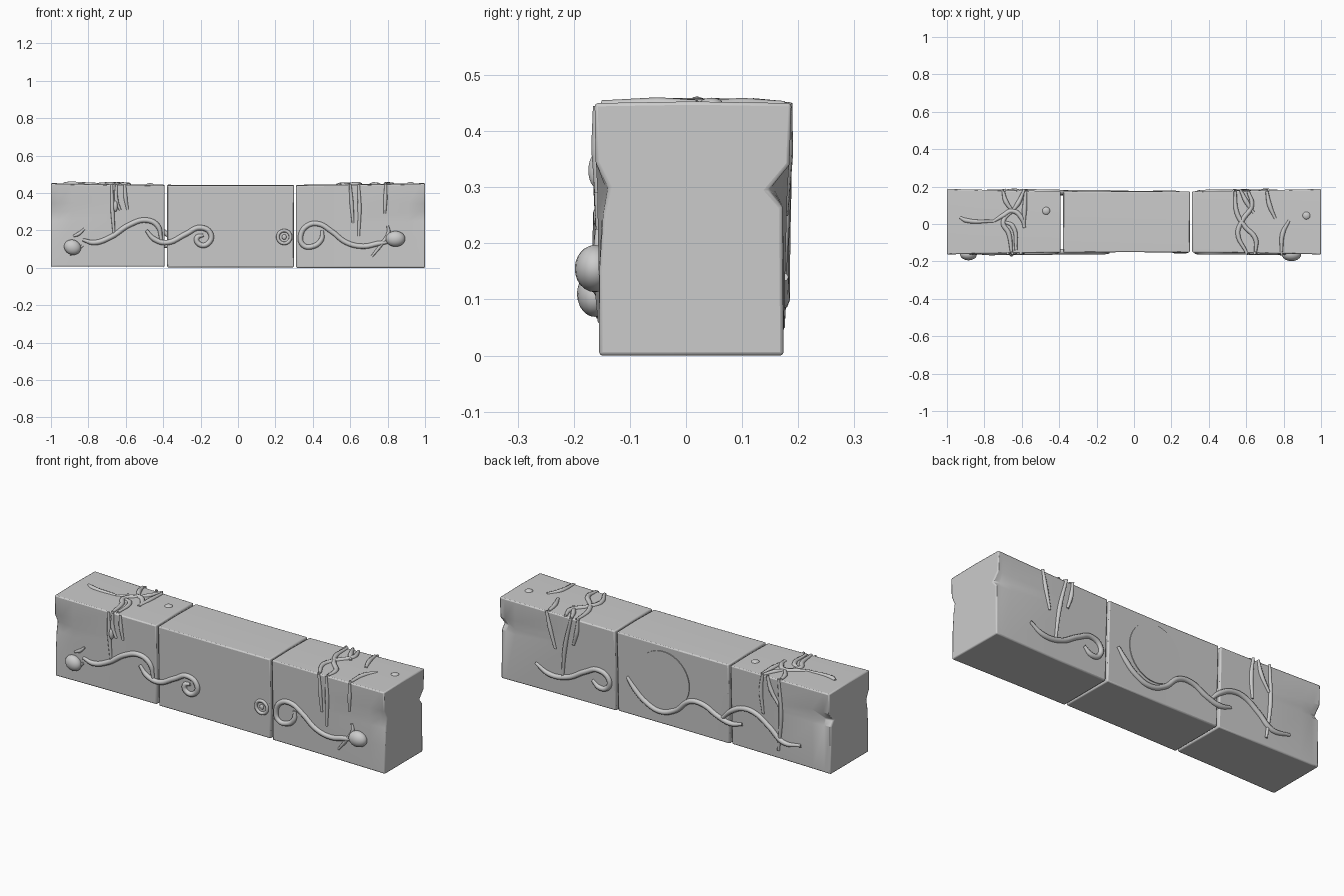
import bpy, bmesh, math
from mathutils import Vector

if "Cube" in bpy.data.objects:
    bpy.data.objects.remove(bpy.data.objects["Cube"])

stone = bpy.data.materials.new("grey stone")
stone.diffuse_color = (0.6, 0.6, 0.6, 1)
stone.use_nodes = True
stone.node_tree.nodes["Principled BSDF"].inputs["Base Color"].default_value = stone.diffuse_color


# Gently bowed faces of the lintel, used by blocks and by the ornament on them
def front(x, z):
    return -(0.143 + 0.012 * x * x + 0.008 * z / 0.45)


def back(x, z):
    return 0.160 + 0.014 * x * x + 0.014 * z / 0.45


def top(x):
    return 0.44 + 0.010 * x * x


def on_face(face, u, v, lift=0.0):
    if face == "front":
        return Vector((u, front(u, v) - lift, v))
    if face == "back":
        return Vector((u, back(u, v) + lift, v))
    return Vector((u, v, top(u) + lift))


def finish(ob, angle=35):
    ob.data.materials.clear()
    ob.data.materials.append(stone)
    bpy.ops.object.select_all(action='DESELECT')
    ob.select_set(True)
    bpy.context.view_layer.objects.active = ob
    bpy.ops.object.shade_smooth_by_angle(angle=math.radians(angle))


# Stone block lofted along x; notch is the depth of the chipped corners
def block(name, stations, base):
    bm = bmesh.new()
    rings = []
    for x, n in stations:
        t = top(x)
        pts = [(front(x, 0), base), (front(x, .15) + n * .15, .15), (front(x, .25) + n * .55, .25),
               (front(x, .3) + n, .30), (front(x, .345), .345), (front(x, t), t),
               (.012, t + .003), (back(x, t), t), (back(x, .34), .34),
               (back(x, .295) - 1.7 * n, .295), (back(x, .265) - n * .5, .265), (back(x, 0), base)]
        rings.append([bm.verts.new((x, y, z)) for y, z in pts])
    for a, b in zip(rings, rings[1:]):
        for i in range(len(a)):
            j = (i + 1) % len(a)
            bm.faces.new((a[i], a[j], b[j], b[i]))
    bm.faces.new(rings[0])
    bm.faces.new(rings[-1])
    bmesh.ops.recalc_face_normals(bm, faces=bm.faces)
    me = bpy.data.meshes.new(name)
    bm.to_mesh(me)
    bm.free()
    ob = bpy.data.objects.new(name, me)
    bpy.context.collection.objects.link(ob)
    bev = ob.modifiers.new("worn edges", 'BEVEL')
    bev.width, bev.segments = 0.006, 2
    bev.limit_method, bev.angle_limit = 'ANGLE', math.radians(50)
    finish(ob)


# Raised tendril following one face
def tendril(name, face, pts, r=0.013, cyclic=False):
    cu = bpy.data.curves.new(name, 'CURVE')
    cu.dimensions = '3D'
    cu.bevel_depth, cu.bevel_resolution = r, 2
    cu.resolution_u, cu.use_fill_caps = 6, True
    sp = cu.splines.new('BEZIER')
    sp.bezier_points.add(len(pts) - 1)
    for i, (bp, (u, v)) in enumerate(zip(sp.bezier_points, pts)):
        bp.co = on_face(face, u, v, 0.001)
        bp.handle_left_type = bp.handle_right_type = 'AUTO'
        bp.radius = 0.6 if i in (0, len(pts) - 1) and not cyclic else 1
    sp.use_cyclic_u = cyclic
    ob = bpy.data.objects.new(name, cu)
    bpy.context.collection.objects.link(ob)
    bpy.ops.object.select_all(action='DESELECT')
    ob.select_set(True)
    bpy.context.view_layer.objects.active = ob
    bpy.ops.object.convert(target='MESH')
    finish(bpy.context.object, 50)


def knob(name, loc, size, tilt=0):
    bpy.ops.mesh.primitive_uv_sphere_add(segments=20, ring_count=12, radius=1, location=loc,
                                         rotation=(0, tilt, 0))
    ob = bpy.context.object
    ob.name, ob.scale = name, size
    finish(ob, 60)


# Three stone blocks
block("left_block", [(-1, .022), (-.96, .016), (-.89, 0), (-.65, 0), (-.392, 0)], 0.006)
block("middle_block", [(-.379, 0), (-.04, 0), (.299, 0)], 0.003)
block("right_block", [(.311, 0), (.6, 0), (.91, 0), (.97, .016), (1, .022)], 0.0)

# Front vines
FRONT_VINES = [
    [(-.83, .15), (-.77, .135), (-.68, .165), (-.58, .23), (-.49, .255), (-.43, .225), (-.41, .15)],
    [(-.49, .2), (-.45, .155), (-.38, .135), (-.28, .18), (-.2, .215), (-.145, .18), (-.16, .13),
     (-.205, .125), (-.22, .16), (-.185, .175)],
    [(.45, .2), (.445, .15), (.4, .115), (.35, .12), (.335, .17), (.37, .225), (.43, .235),
     (.5, .195), (.58, .135), (.67, .115), (.75, .13), (.81, .14)]]
for p in FRONT_VINES:
    tendril("front_vine", "front", p, 0.014)

# Buds with leaf blades
knob("left_bud", on_face("front", -.885, .11, .008), (.046, .032, .04), .4)
knob("right_bud", on_face("front", .842, .155, .008), (.052, .036, .042))
for p in ([(-.88, .17), (-.855, .18), (-.82, .21)], [(-.9, .07), (-.87, .085), (-.83, .12)],
          [(.8, .225), (.805, .19), (.77, .13), (.715, .06)]):
    tendril("bud_leaf", "front", p, 0.010)

# Small ring ornament
tendril("front_ring", "front",
        [(.247 + .034 * math.cos(a * math.pi / 4), .165 + .034 * math.sin(a * math.pi / 4))
         for a in range(8)], 0.009, True)
knob("ring_centre", on_face("front", .247, .165), (.012, .008, .014))

# Roots hanging down the front
for p in ([(-.675, .445), (-.672, .32), (-.662, .17)], [(-.65, .445), (-.65, .36), (-.63, .31)],
          [(-.605, .445), (-.602, .38), (-.59, .31)], [(.6, .445), (.607, .35), (.615, .24)],
          [(.645, .445), (.65, .32), (.645, .17)], [(.79, .445), (.788, .37), (.785, .29)]):
    tendril("front_root", "front", p, 0.011)
knob("front_root_knot", on_face("front", -.655, .33, .006), (.012, .014, .03))

# Roots crossing the top
for p in ([(-.93, .035), (-.9, .02), (-.75, .015)],
          [(-.75, .015), (-.7, .045), (-.65, .07), (-.6, .03), (-.585, -.02)],
          [(-.7, .175), (-.685, .12), (-.65, .07)], [(-.59, .175), (-.62, .11), (-.65, .07)],
          [(-.58, .17), (-.585, .08), (-.59, -.02)], [(-.65, .07), (-.7, .01), (-.67, -.05), (-.655, -.15)],
          [(-.69, .01), (-.65, -.01), (-.63, -.14)],
          [(.54, .175), (.55, .06), (.59, -.01), (.65, -.08), (.65, -.15)],
          [(.61, .175), (.63, .1), (.58, .02), (.555, -.05), (.6, -.15)],
          [(.57, .18), (.6, .12), (.64, .06)],
          [(.71, .175), (.725, .1), (.755, .03)], [(.83, .02), (.795, -.05), (.788, -.15)]):
    tendril("top_root", "top", p, 0.013)
for x, y in ((-.47, .07), (.922, .045)):
    knob("top_stud", on_face("top", x, y), (.021, .021, .011))

# Back vines
for p in ([(.24, .21), (.19, .15), (.13, .10), (.04, .07), (-.05, .10), (-.14, .175), (-.22, .18),
           (-.31, .14), (-.39, .12), (-.46, .135)],
          [(-.33, .13), (-.4, .195), (-.47, .225), (-.54, .22), (-.63, .165), (-.71, .105), (-.82, .115)],
          [(.79, .14), (.71, .1), (.6, .11), (.49, .17), (.41, .2), (.35, .165), (.36, .115),
           (.41, .105), (.45, .135)]):
    tendril("back_vine", "back", p, 0.014)

# Roots hanging down the back
for p in ([(.72, .45), (.7, .36), (.67, .25)], [(.57, .45), (.61, .28), (.63, .1)],
          [(.53, .45), (.54, .37), (.56, .3)], [(-.69, .45), (-.7, .25), (-.68, .05)],
          [(-.59, .45), (-.58, .35), (-.59, .23)], [(-.62, .45), (-.64, .38), (-.69, .3)]):
    tendril("back_root", "back", p, 0.012)

# Shallow round plaque on the back
bpy.ops.mesh.primitive_cylinder_add(vertices=48, radius=.155, depth=.008,
                                    location=on_face("back", .015, .255, .001),
                                    rotation=(math.pi / 2 - .031, 0, 0))
plaque = bpy.context.object
plaque.name = "back_plaque"
finish(plaque)
